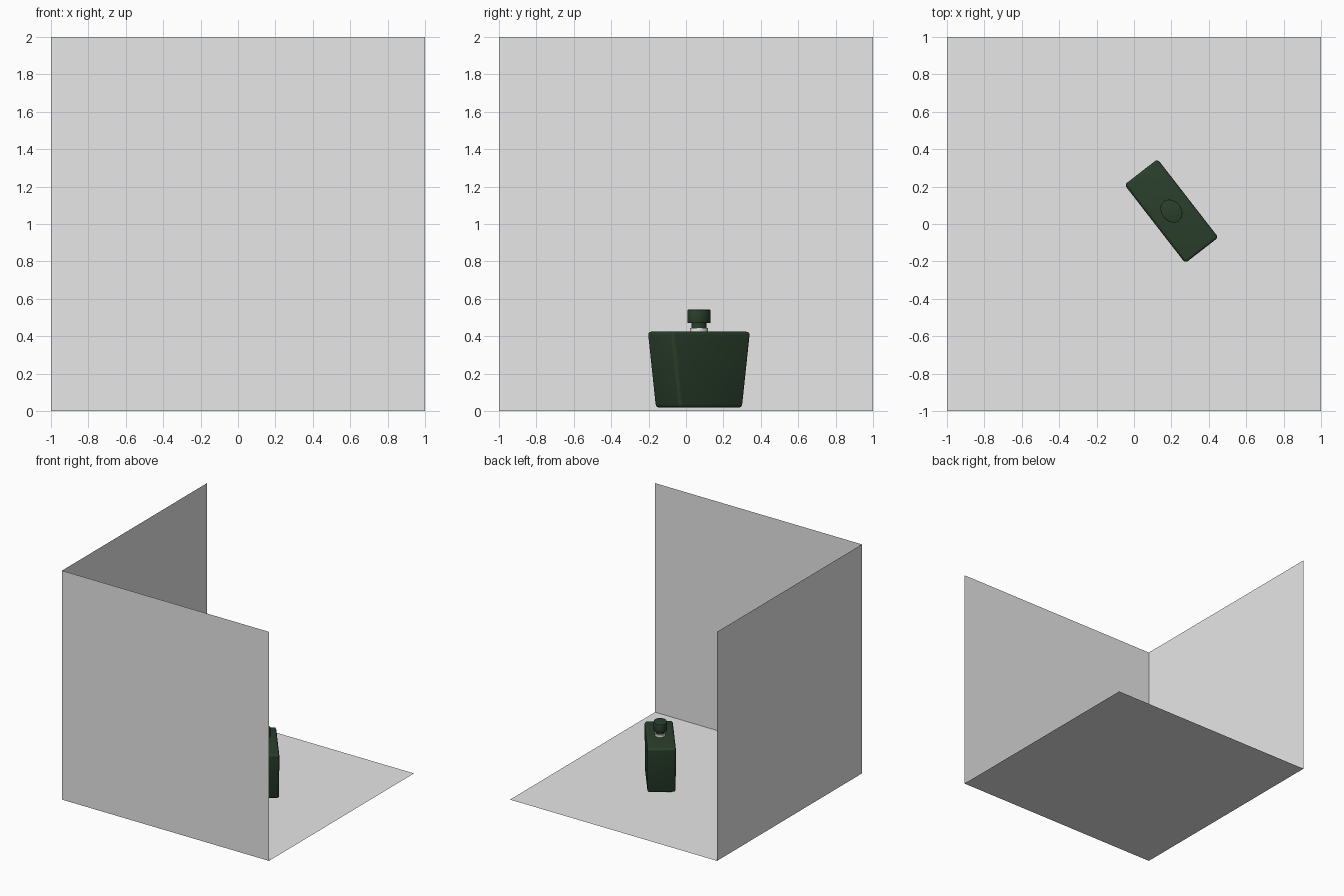
import bpy, bmesh, math
from mathutils import Matrix, Vector

if "Cube" in bpy.data.objects:
    bpy.data.objects.remove(bpy.data.objects["Cube"])


def material(name, rgb):
    m = bpy.data.materials.new(name)
    m.diffuse_color = (*rgb, 1)
    m.use_nodes = True
    m.node_tree.nodes["Principled BSDF"].inputs["Base Color"].default_value = m.diffuse_color
    return m


GREY = material("wall grey", (0.8, 0.8, 0.8))
GREEN = material("dark bottle green", (0.023, 0.05, 0.025))
PALE = material("pale ring", (0.8, 0.8, 0.8))


def finish(bm, name, mat, smooth=False):
    bmesh.ops.recalc_face_normals(bm, faces=bm.faces) if smooth else None
    me = bpy.data.meshes.new(name)
    bm.to_mesh(me)
    bm.free()
    ob = bpy.data.objects.new(name, me)
    bpy.context.collection.objects.link(ob)
    me.materials.append(mat)
    if smooth:
        bpy.ops.object.select_all(action='DESELECT')
        ob.select_set(True)
        bpy.context.view_layer.objects.active = ob
        bpy.ops.object.shade_smooth_by_angle(angle=math.radians(35))
    return ob


def panel(name, corners):
    bm = bmesh.new()
    bm.faces.new([bm.verts.new(c) for c in corners])
    finish(bm, name, GREY)


# room: floor and two walls as single sheets
panel("floor", [(-1, -1, 0), (1, -1, 0), (1, 1, 0), (-1, 1, 0)])
panel("front_wall", [(-1, -1, 0), (-1, -1, 2), (1, -1, 2), (1, -1, 0)])
panel("left_wall", [(-1, -1, 0), (-1, 1, 0), (-1, 1, 2), (-1, -1, 2)])

# bottle placement
PLACE = Matrix.Translation((0.2, 0.069, 0)) @ Matrix.Rotation(math.radians(-52.2), 4, 'Z')

# body: box tapering in length towards its base, with rounded edges
bm = bmesh.new()
bmesh.ops.create_cube(bm, size=1)
for v in bm.verts:
    top = v.co.z > 0
    v.co = Vector((v.co.x * (0.535 if top else 0.426), v.co.y * 0.224,
                   0.424 if top else 0.018))
bmesh.ops.bevel(bm, geom=bm.edges[:], offset=0.018, segments=4,
                profile=0.5, affect='EDGES')
bm.transform(PLACE)
finish(bm, "bottle_body", GREEN, True)


def oval(name, rx, ry, z0, z1, mat, bevel=0.0):
    bm = bmesh.new()
    bmesh.ops.create_cone(bm, cap_ends=True, segments=48, radius1=1, radius2=1, depth=1)
    for v in bm.verts:
        v.co = Vector((v.co.x * rx, v.co.y * ry, z1 if v.co.z > 0 else z0))
    if bevel:
        rim = [e for e in bm.edges if abs(e.verts[0].co.z - e.verts[1].co.z) < 1e-6]
        bmesh.ops.bevel(bm, geom=rim, offset=bevel, segments=2, profile=0.5, affect='EDGES')
    bm.transform(PLACE)
    finish(bm, name, mat, True)


# neck ring, neck and cap are slightly oval
oval("neck_ring", 0.052, 0.043, 0.415, 0.445, PALE)
oval("neck", 0.043, 0.036, 0.42, 0.475, GREEN)
oval("cap", 0.066, 0.053, 0.47, 0.542, GREEN, 0.003)
